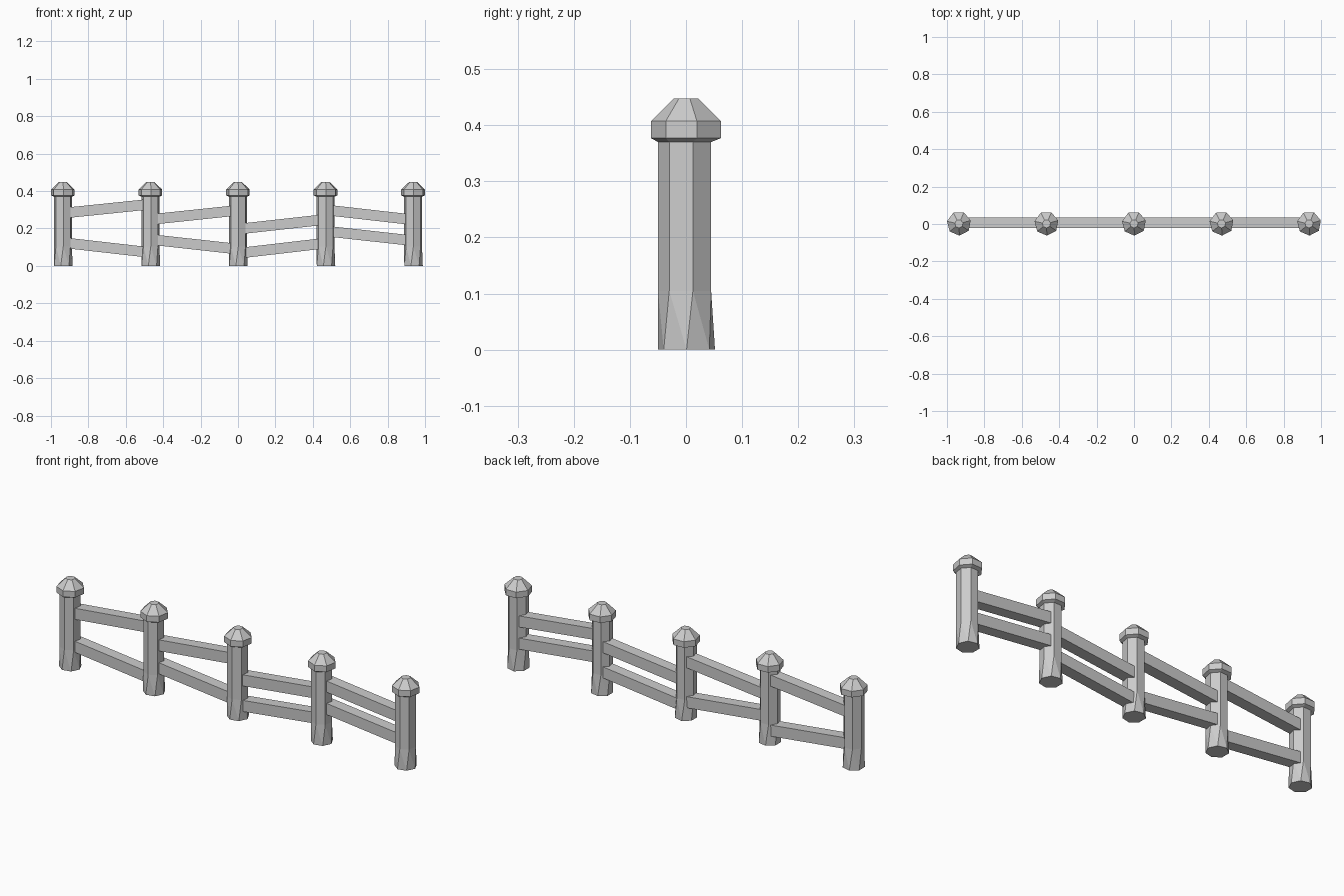
import bpy, bmesh
from math import cos, sin, radians, atan2
from mathutils import Matrix, Vector

if "Cube" in bpy.data.objects:
    bpy.data.objects.remove(bpy.data.objects["Cube"])

STEP = 0.468      # post spacing
SIDES = 7

# Post profile: radius, height, twist in degrees, y shift
RINGS = [
    (0.052, 0.0, 0, 0.001),
    (0.0494, 0.105, 15, -0.0005),
    (0.0494, 0.370, 15, -0.0005),
    (0.065, 0.377, 15, 0.0026),
    (0.065, 0.4075, 15, 0.0026),
    (0.0225, 0.448, 15, 0.001),
]


def finish(name, bm):
    bmesh.ops.recalc_face_normals(bm, faces=bm.faces)
    mesh = bpy.data.meshes.new(name)
    bm.to_mesh(mesh)
    bm.free()
    obj = bpy.data.objects.new(name, mesh)
    bpy.context.collection.objects.link(obj)
    return obj


def loft(name, x, rings):
    bm = bmesh.new()
    loops = []
    for r, z, twist, dy in rings:
        angles = [radians(twist + 360 * k / SIDES) for k in range(SIDES)]
        loops.append([bm.verts.new((x + r * cos(a), dy + r * sin(a), z)) for a in angles])
    for low, high in zip(loops, loops[1:]):
        for k in range(SIDES):
            n = (k + 1) % SIDES
            if rings[loops.index(low)][2] != rings[loops.index(high)][2]:
                # twisted foot gets triangular facets
                bm.faces.new((low[k], low[n], high[k]))
                bm.faces.new((low[n], high[n], high[k]))
            else:
                bm.faces.new((low[k], low[n], high[n], high[k]))
    bm.faces.new(loops[0][::-1])
    bm.faces.new(loops[-1])
    return finish(name, bm)


def rail(name, x, z_left, z_right):
    # heights are given at the post faces, 0.37 apart
    tilt = -atan2(z_right - z_left, 0.37)
    bm = bmesh.new()
    bmesh.ops.create_cube(bm, size=1)
    bm.transform(Matrix.Translation(Vector((x, 0.007, (z_left + z_right) / 2)))
                 @ Matrix.Rotation(tilt, 4, 'Y')
                 @ Matrix.Diagonal((0.42, 0.057, 0.056, 1)))
    return finish(name, bm)


# Posts with faceted caps
for i in range(5):
    loft(f"post_{i + 1}", (i - 2) * STEP, RINGS)

# Sloping rails: upper left/right, lower left/right
BAYS = [
    (0.287, 0.325, 0.119, 0.077),
    (0.253, 0.292, 0.136, 0.095),
    (0.202, 0.243, 0.073, 0.116),
    (0.294, 0.252, 0.181, 0.140),
]
for i, (ul, ur, ll, lr) in enumerate(BAYS):
    x = (i - 1.5) * STEP
    rail(f"upper_rail_{i + 1}", x, ul, ur)
    rail(f"lower_rail_{i + 1}", x, ll, lr)
